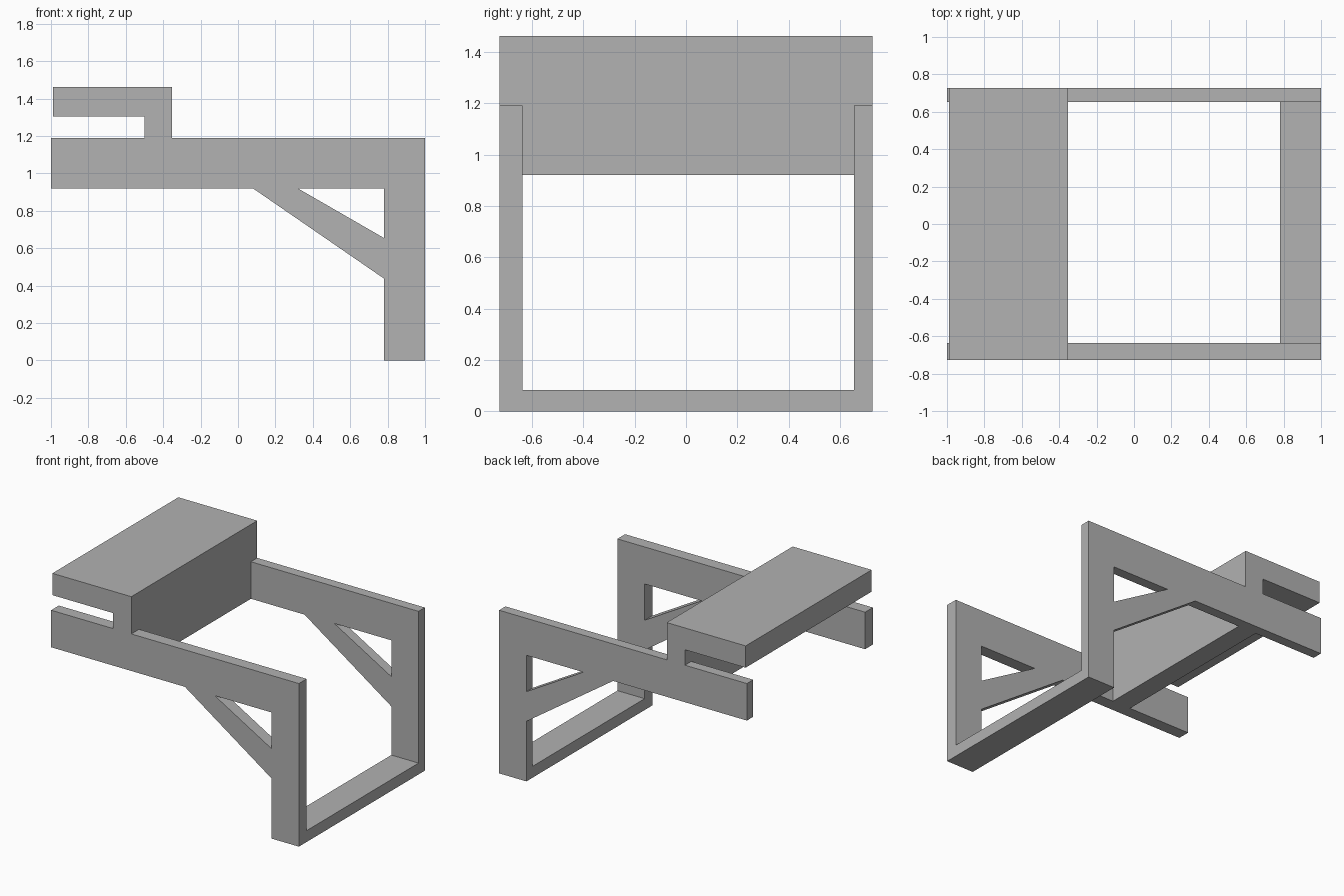
import bpy
import bmesh

cube = bpy.data.objects.get("Cube")
if cube:
    bpy.data.objects.remove(cube, do_unlink=True)

grey = bpy.data.materials.new("plain grey")
grey.use_nodes = True
colour = (0.445, 0.445, 0.445, 1)
grey.diffuse_color = colour
grey.node_tree.nodes["Principled BSDF"].inputs["Base Color"].default_value = colour

# Shared dimensions
FRONT, BACK = -0.726, 0.726
FRONT_IN, BACK_IN = -0.637, 0.653
RAIL_LOW, RAIL_TOP = 0.92, 1.19
LEG_IN = 0.78
WEB_L, WEB_R = -0.50, -0.353


def extrude_profile(name, points, y0, y1):
    """Extrude an x-z outline from y0 to y1."""
    bm = bmesh.new()
    face = bm.faces.new([bm.verts.new((x, y0, z)) for x, z in points])
    result = bmesh.ops.extrude_face_region(bm, geom=[face])
    moved = [v for v in result["geom"] if isinstance(v, bmesh.types.BMVert)]
    bmesh.ops.translate(bm, verts=moved, vec=(0, y1 - y0, 0))
    bmesh.ops.recalc_face_normals(bm, faces=bm.faces)
    mesh = bpy.data.meshes.new(name)
    bm.to_mesh(mesh)
    bm.free()
    mesh.materials.append(grey)
    obj = bpy.data.objects.new(name, mesh)
    bpy.context.collection.objects.link(obj)
    return obj


# Side frames: rail and leg in one piece, plus a tapering diagonal brace
frame = [(-1, RAIL_LOW), (LEG_IN, RAIL_LOW), (LEG_IN, 0), (1, 0),
         (1, RAIL_TOP), (-1, RAIL_TOP)]
brace = [(0.08, RAIL_LOW), (LEG_IN, 0.438), (LEG_IN, 0.655), (0.32, RAIL_LOW)]
for side, y0, y1 in (("right", FRONT, FRONT_IN), ("left", BACK_IN, BACK)):
    side = "front" if side == "right" else "back"
    extrude_profile(side + "_frame", frame, y0, y1)
    extrude_profile(side + "_brace", brace, y0, y1)

# Floor bar joining the two legs
extrude_profile("floor_bar", [(LEG_IN, 0), (1, 0), (1, 0.083), (LEG_IN, 0.083)],
                FRONT_IN, BACK_IN)

# Overhanging shelf with its upright, resting on the rails
shelf = [(WEB_L, RAIL_TOP), (WEB_R, RAIL_TOP), (WEB_R, 1.462),
         (-0.99, 1.462), (-0.99, 1.303), (WEB_L, 1.303)]
extrude_profile("shelf", shelf, FRONT, BACK)

# Cross panel continuing the upright down between the rails
extrude_profile("cross_panel", [(WEB_L, RAIL_LOW), (WEB_R, RAIL_LOW),
                                (WEB_R, RAIL_TOP), (WEB_L, RAIL_TOP)],
                FRONT_IN, BACK_IN)
